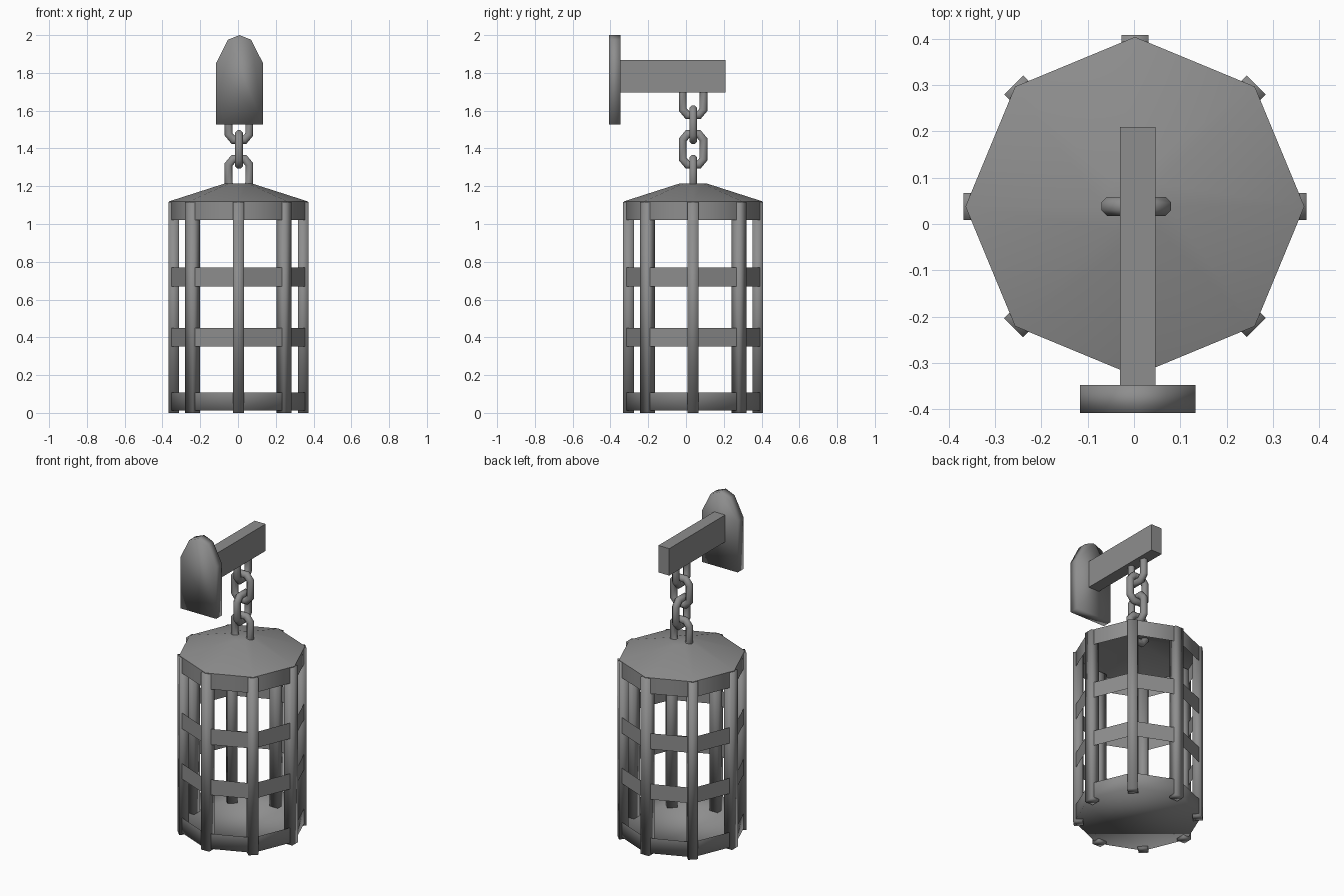
import bpy, bmesh
from math import sin, cos, pi, radians
from mathutils import Vector, Matrix

if "Cube" in bpy.data.objects:
    bpy.data.objects.remove(bpy.data.objects["Cube"])

CX, CY = 0.002, 0.038      # cage axis
AX = 0.008                 # bracket and chain axis in x

# dark iron
iron = bpy.data.materials.new("dark_iron")
iron.diffuse_color = (0.27, 0.27, 0.27, 1)
iron.use_nodes = True
iron.node_tree.nodes["Principled BSDF"].inputs["Base Color"].default_value = iron.diffuse_color


def finish(name, bm, smooth=True, recalc=True, sharp=None):
    if recalc:
        bmesh.ops.recalc_face_normals(bm, faces=bm.faces)
    if sharp is not None:
        bm.normal_update()
        for e in bm.edges:
            e.smooth = e.calc_face_angle(0) < radians(sharp)
    me = bpy.data.meshes.new(name)
    bm.to_mesh(me)
    bm.free()
    me.materials.append(iron)
    ob = bpy.data.objects.new(name, me)
    bpy.context.collection.objects.link(ob)
    for p in me.polygons:
        p.use_smooth = smooth
    return ob


def box(name, center, size, angle=0, smooth=False):
    bm = bmesh.new()
    bmesh.ops.create_cube(bm, size=1)
    m = Matrix.Rotation(angle, 4, 'Z') @ Matrix.Translation(center) @ Matrix.Diagonal((*size, 1))
    bmesh.ops.transform(bm, matrix=m, verts=bm.verts)
    return finish(name, bm, smooth)


def shell(name, profile, cap_start=False, cap_end=False, smooth=True, sharp=None):
    """Octagonal lathe of (radius, z) points around the cage axis."""
    bm = bmesh.new()
    rings = [[bm.verts.new((CX + r * cos(i * pi / 4), CY + r * sin(i * pi / 4), z))
              for i in range(8)] for r, z in profile]
    for a, b in zip(rings, rings[1:]):
        for i in range(8):
            j = (i + 1) % 8
            bm.faces.new((a[i], a[j], b[j], b[i]))
    if cap_start:
        bm.faces.new(rings[0][::-1])
    if cap_end:
        bm.faces.new(rings[-1])
    return finish(name, bm, smooth, recalc=False, sharp=sharp)


def link(name, z, along_x):
    """Eight-cornered chain link swept with an eight-sided tube."""
    w, h, c, t = 0.055, 0.081, 0.03, 0.022
    path = [(w, h - c), (c, h), (-c, h), (-w, h - c),
            (-w, c - h), (-c, -h), (c, -h), (w, c - h)]
    pts = [Vector((u, 0, v)) for u, v in path]
    bm = bmesh.new()
    rings = []
    for i, p in enumerate(pts):
        d1 = (p - pts[i - 1]).normalized()
        d2 = (pts[(i + 1) % 8] - p).normalized()
        tan = (d1 + d2).normalized()
        n = Vector((tan.z, 0, -tan.x)) / tan.dot(d1)
        rings.append([bm.verts.new(p + n * t * cos(k * pi / 4 + pi / 8)
                                   + Vector((0, t * sin(k * pi / 4 + pi / 8), 0)))
                      for k in range(8)])
    for i in range(8):
        a, b = rings[i], rings[(i + 1) % 8]
        for k in range(8):
            l = (k + 1) % 8
            bm.faces.new((a[k], a[l], b[l], b[k]))
    ob = finish(name, bm)
    ob.location = (AX - 0.003, CY, z)
    ob.rotation_euler.z = 0 if along_x else pi / 2


# wall plate with arched top
bm = bmesh.new()
outline = [(-0.125, 1.527), (0.125, 1.527), (0.125, 1.85), (0.062, 1.975),
           (0, 2.0), (-0.062, 1.975), (-0.125, 1.85)]
face = bm.faces.new([bm.verts.new((AX + x, -0.408, z)) for x, z in outline])
ext = bmesh.ops.extrude_face_region(bm, geom=[face])
bmesh.ops.translate(bm, vec=(0, 0.06, 0),
                    verts=[g for g in ext['geom'] if isinstance(g, bmesh.types.BMVert)])
finish("wall_plate", bm)

# arm
box("bracket_arm", (AX, -0.07, 1.782), (0.076, 0.56, 0.17))

# chain
for i in range(4):
    link(f"chain_link_{i + 1}", 1.657 - i * 0.131, i % 2 == 1)

# roof with its rim, two middle bands, floor with its rim
shell("cage_roof", [(0.366, 1.02), (0.366, 1.12), (0.07, 1.215)], cap_end=True, sharp=50)
shell("upper_band", [(0.366, 0.67), (0.366, 0.77)], smooth=False)
shell("lower_band", [(0.366, 0.352), (0.366, 0.45)], smooth=False)
shell("cage_floor", [(0.366, 0.012), (0.366, 0.108)], cap_start=True)

# upright bars on the octagon corners
for i in range(8):
    bar = box(f"cage_bar_{i + 1}", (0.3425, 0, 0.558), (0.056, 0.058, 1.116), i * pi / 4, True)
    bar.location = (CX, CY, 0)
